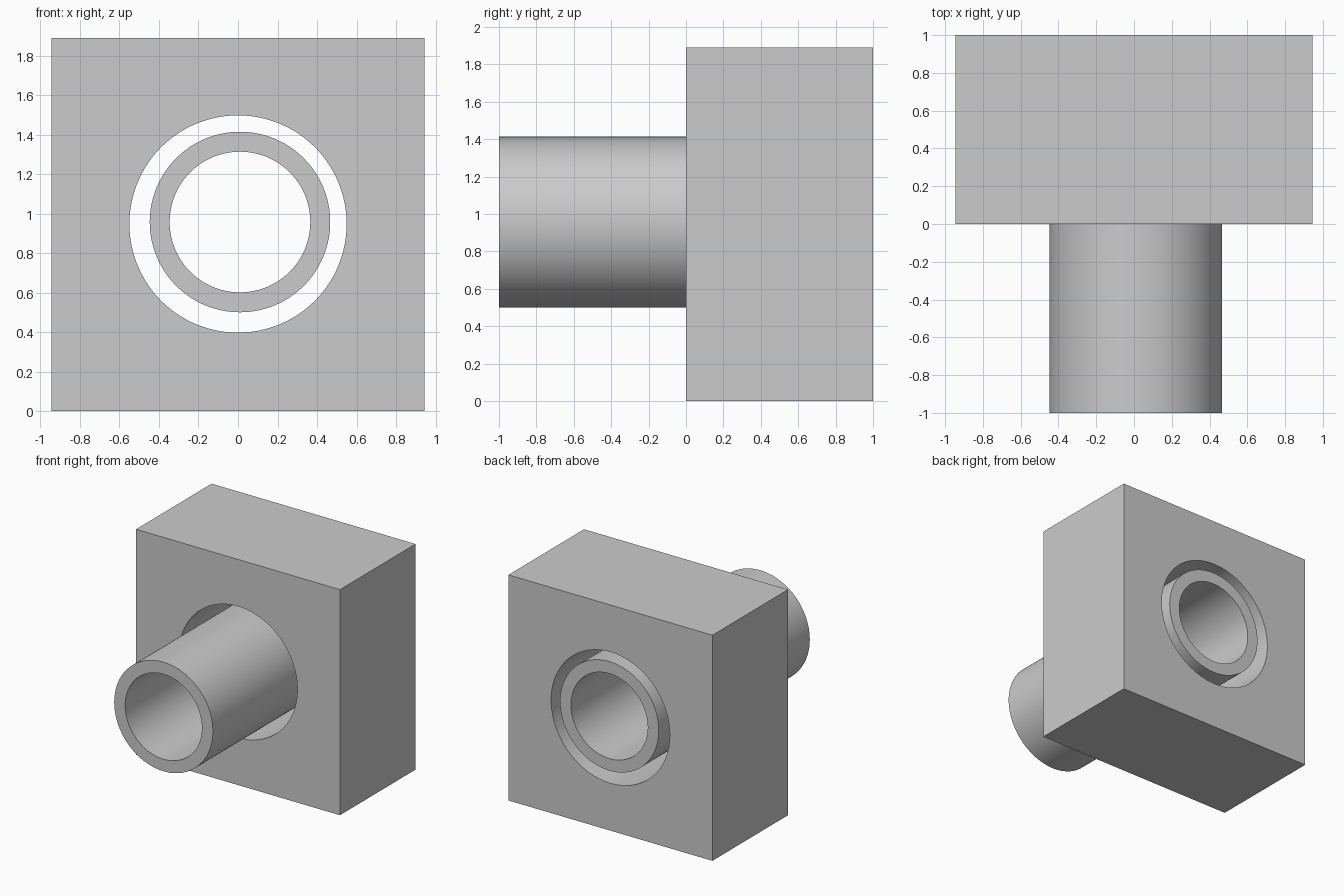
import bpy
import math
from mathutils import Vector

SEGMENTS = 128
SIDE = 1.89                    # block width and height
HOLE_CENTRE = Vector((0, 0.5, 0.947))
PIPE_CENTRE = Vector((0.01, 0, 0.957))

default = bpy.data.objects.get("Cube")
if default:
    bpy.data.objects.remove(default, do_unlink=True)

grey = bpy.data.materials.new("plain grey")
grey.use_nodes = True
colour = (0.6, 0.6, 0.6, 1)
grey.diffuse_color = colour
for node in grey.node_tree.nodes:
    if node.type == "BSDF_PRINCIPLED":
        node.inputs["Base Color"].default_value = colour


def rod(name, radius, length, centre):
    """Solid cylinder lying along y."""
    bpy.ops.mesh.primitive_cylinder_add(
        vertices=SEGMENTS, radius=radius, depth=length,
        location=centre, rotation=(math.pi / 2, 0, 0))
    obj = bpy.context.object
    obj.name = name
    obj.data.materials.append(grey)
    return obj


def bore(obj, radius, length, centre):
    """Cut a round hole along y and smooth the curved walls."""
    cutter = rod("bore_cutter", radius, length, centre)
    cutter.hide_render = True
    mod = obj.modifiers.new("bore", "BOOLEAN")
    mod.operation = "DIFFERENCE"
    mod.solver = "EXACT"
    mod.object = cutter
    bpy.ops.object.select_all(action="DESELECT")
    obj.select_set(True)
    bpy.context.view_layer.objects.active = obj
    bpy.ops.object.modifier_apply(modifier=mod.name)
    bpy.data.objects.remove(cutter, do_unlink=True)
    bpy.ops.object.shade_smooth_by_angle(angle=math.radians(30))


# Square block with a clearance hole
bpy.ops.mesh.primitive_cube_add(size=1, location=(0, 0.5, SIDE / 2))
block = bpy.context.object
block.name = "block"
block.scale = (SIDE, 1, SIDE)
bpy.ops.object.transform_apply(location=False, rotation=False, scale=True)
block.data.materials.append(grey)
bore(block, 0.55, 1.5, HOLE_CENTRE)

# Pipe through the hole, flush with the back of the block
pipe = rod("pipe", 0.457, 2, PIPE_CENTRE)
bore(pipe, 0.356, 2.5, PIPE_CENTRE)
